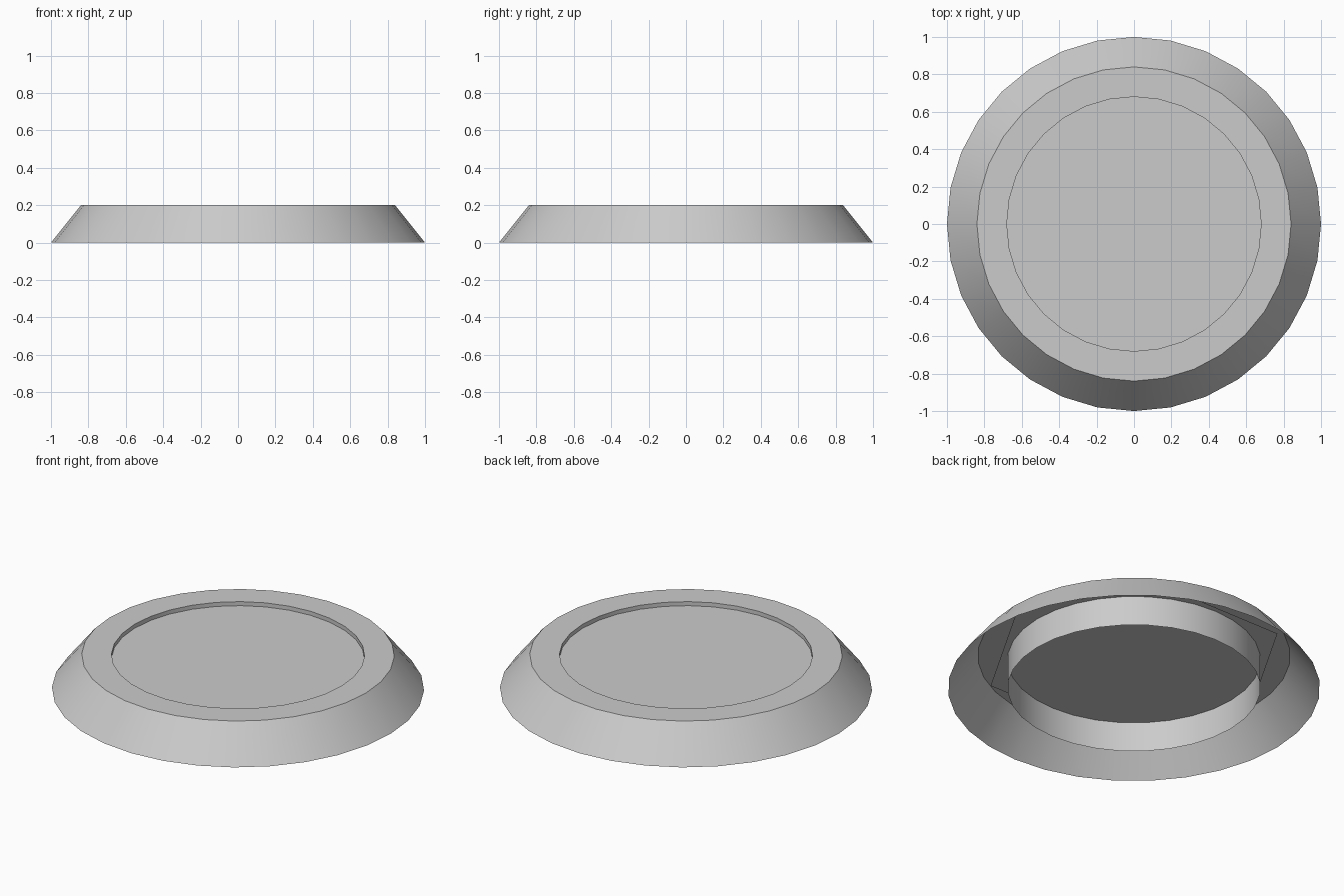
import bpy, bmesh, math

if "Cube" in bpy.data.objects:
    bpy.data.objects.remove(bpy.data.objects["Cube"])

SIDES = 32


def finish(name, bm):
    mesh = bpy.data.meshes.new(name)
    bm.to_mesh(mesh)
    bm.free()
    obj = bpy.data.objects.new(name, mesh)
    bpy.context.collection.objects.link(obj)
    return obj


def lathe(name, profile):
    """Open shell of revolution from (radius, height) points."""
    bm = bmesh.new()
    rings = [[bm.verts.new((r * math.cos(2 * math.pi * i / SIDES),
                            r * math.sin(2 * math.pi * i / SIDES), z))
              for i in range(SIDES)] for r, z in profile]
    for low, high in zip(rings, rings[1:]):
        for i in range(SIDES):
            j = (i + 1) % SIDES
            bm.faces.new((low[i], low[j], high[j], high[i]))
    return finish(name, bm)


# Sloped skirt, flat rim and inner wall: one thin shell, open below
rim = lathe("bevelled_rim", [(1.0, 0), (0.84, 0.2), (0.68, 0.2), (0.68, 0)])
bpy.context.view_layer.objects.active = rim
rim.select_set(True)
bpy.ops.object.shade_smooth_by_angle(angle=math.radians(30))

# Recessed hexagonal plate, its corners hidden inside the hollow rim
bm = bmesh.new()
bm.faces.new([bm.verts.new((0.82 * math.cos(math.pi * i / 3),
                            0.82 * math.sin(math.pi * i / 3), 0.176))
              for i in range(6)])
finish("recessed_plate", bm)
